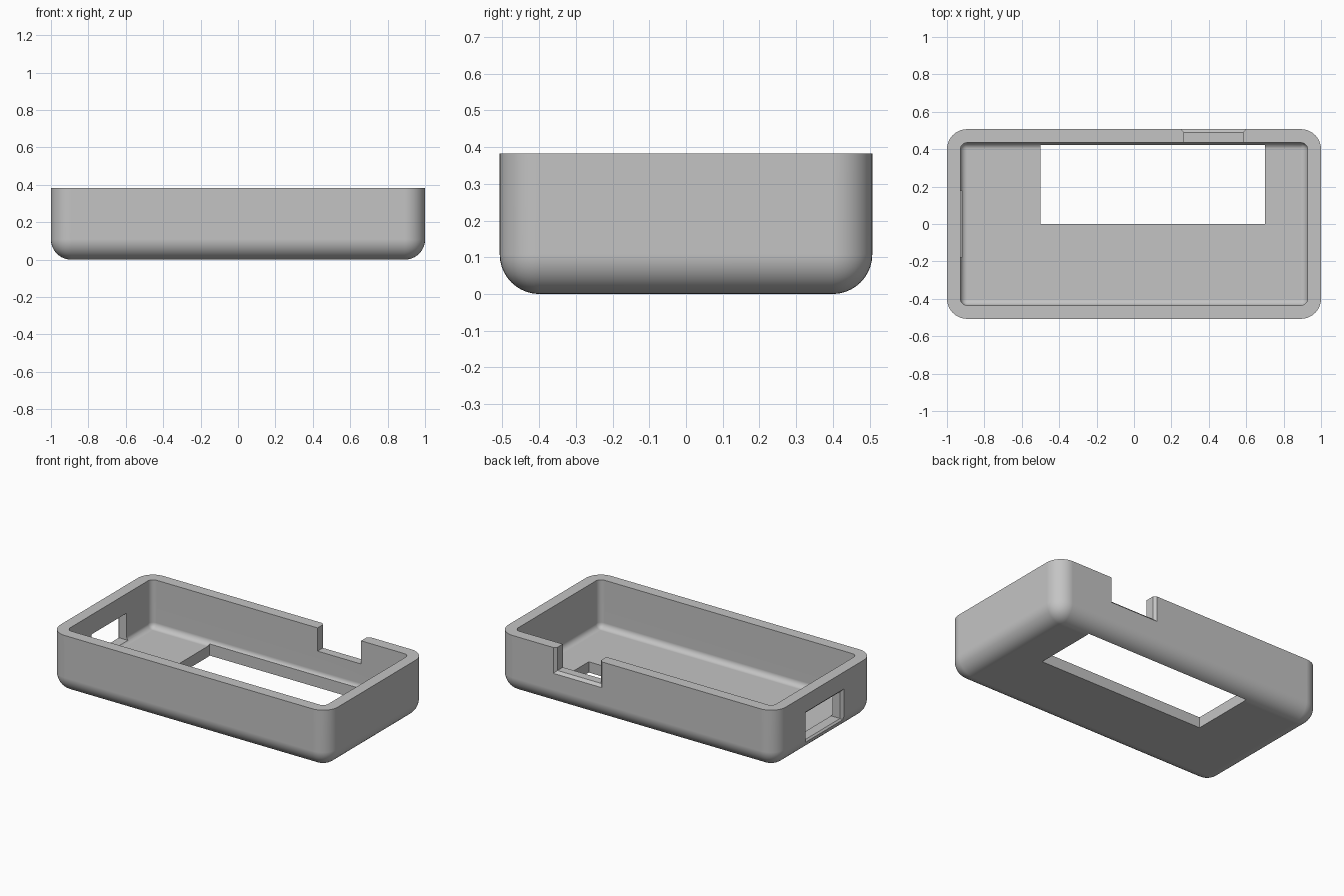
import bpy, bmesh, math
from mathutils import Matrix, Vector

if "Cube" in bpy.data.objects:
    bpy.data.objects.remove(bpy.data.objects["Cube"], do_unlink=True)

HALF_X, HALF_Y, HEIGHT = 1.0, 0.507, 0.383
WALL, FLOOR = 0.072, 0.07

grey = bpy.data.materials.new("plain_grey")
grey.use_nodes = True
colour = (0.55, 0.55, 0.55, 1)
grey.diffuse_color = colour
grey.node_tree.nodes["Principled BSDF"].inputs["Base Color"].default_value = colour


def finish(bm, name):
    bmesh.ops.recalc_face_normals(bm, faces=bm.faces)
    mesh = bpy.data.meshes.new(name)
    bm.to_mesh(mesh)
    bm.free()
    mesh.materials.append(grey)
    obj = bpy.data.objects.new(name, mesh)
    bpy.context.collection.objects.link(obj)
    return obj


def block(low, high):
    low, high = Vector(low), Vector(high)
    bm = bmesh.new()
    bmesh.ops.create_cube(bm, size=1)
    bmesh.ops.scale(bm, vec=high - low, verts=bm.verts)
    bmesh.ops.translate(bm, vec=(low + high) / 2, verts=bm.verts)
    return bm


def tub(name, x, y, bottom, top, radius, segments):
    """Box with rounded uprights and bottom edges and a flat top."""
    bm = block((-x, -y, bottom), (x, y, top))
    edges = [e for e in bm.edges if min(v.co.z for v in e.verts) < top - 0.001]
    bmesh.ops.bevel(bm, geom=edges, offset=radius, segments=segments,
                    profile=0.5, affect='EDGES', clamp_overlap=True)
    return finish(bm, name)


def opening(name, centre_x, width, low, high, face, turn=0):
    """Wall cutter along +y whose outer end flares at 45 degrees."""
    chamfer, reach = 0.017, 0.04
    half = width / 2
    bm = block((-half, face - 0.16, low), (half, face - chamfer, high))
    end = max(bm.faces, key=lambda f: f.calc_center_median().y)
    middle = (low + high) / 2
    result = bmesh.ops.extrude_face_region(bm, geom=[end])
    for v in (g for g in result["geom"] if isinstance(g, bmesh.types.BMVert)):
        v.co.x += math.copysign(reach, v.co.x)
        v.co.z += math.copysign(reach, v.co.z - middle)
        v.co.y += reach
    if end.is_valid:
        bmesh.ops.delete(bm, geom=[end], context='FACES_ONLY')
    bmesh.ops.translate(bm, vec=(centre_x, 0, 0), verts=bm.verts)
    bmesh.ops.rotate(bm, cent=(0, 0, 0), verts=bm.verts,
                     matrix=Matrix.Rotation(turn, 3, 'Z'))
    return finish(bm, name)


# Rounded outer shell
case = tub("open_case", HALF_X, HALF_Y, 0, HEIGHT, 0.108, 10)

# Cavity, floor window, back notch and side port
cutters = [
    tub("cavity", HALF_X - WALL, HALF_Y - WALL, FLOOR, HEIGHT + 0.2, 0.036, 6),
    finish(block((-0.5, 0, -0.1), (0.7, 0.422, 0.15)), "floor_window"),
    opening("back_notch", 0.425, 0.314, 0.232, 0.6, HALF_Y),
    opening("side_port", 0, 0.36, 0.082, 0.256, HALF_X, math.pi / 2),
]

bpy.ops.object.select_all(action='DESELECT')
bpy.context.view_layer.objects.active = case
case.select_set(True)
for cutter in cutters:
    cut = case.modifiers.new(cutter.name, 'BOOLEAN')
    cut.operation = 'DIFFERENCE'
    cut.solver = 'EXACT'
    cut.object = cutter
    bpy.ops.object.modifier_apply(modifier=cut.name)
    bpy.data.objects.remove(cutter, do_unlink=True)

# Smooth fillets with crisp cut edges and level flat faces
bpy.ops.object.shade_smooth_by_angle(angle=math.radians(30))
weighted = case.modifiers.new("even_normals", 'WEIGHTED_NORMAL')
weighted.keep_sharp = True
